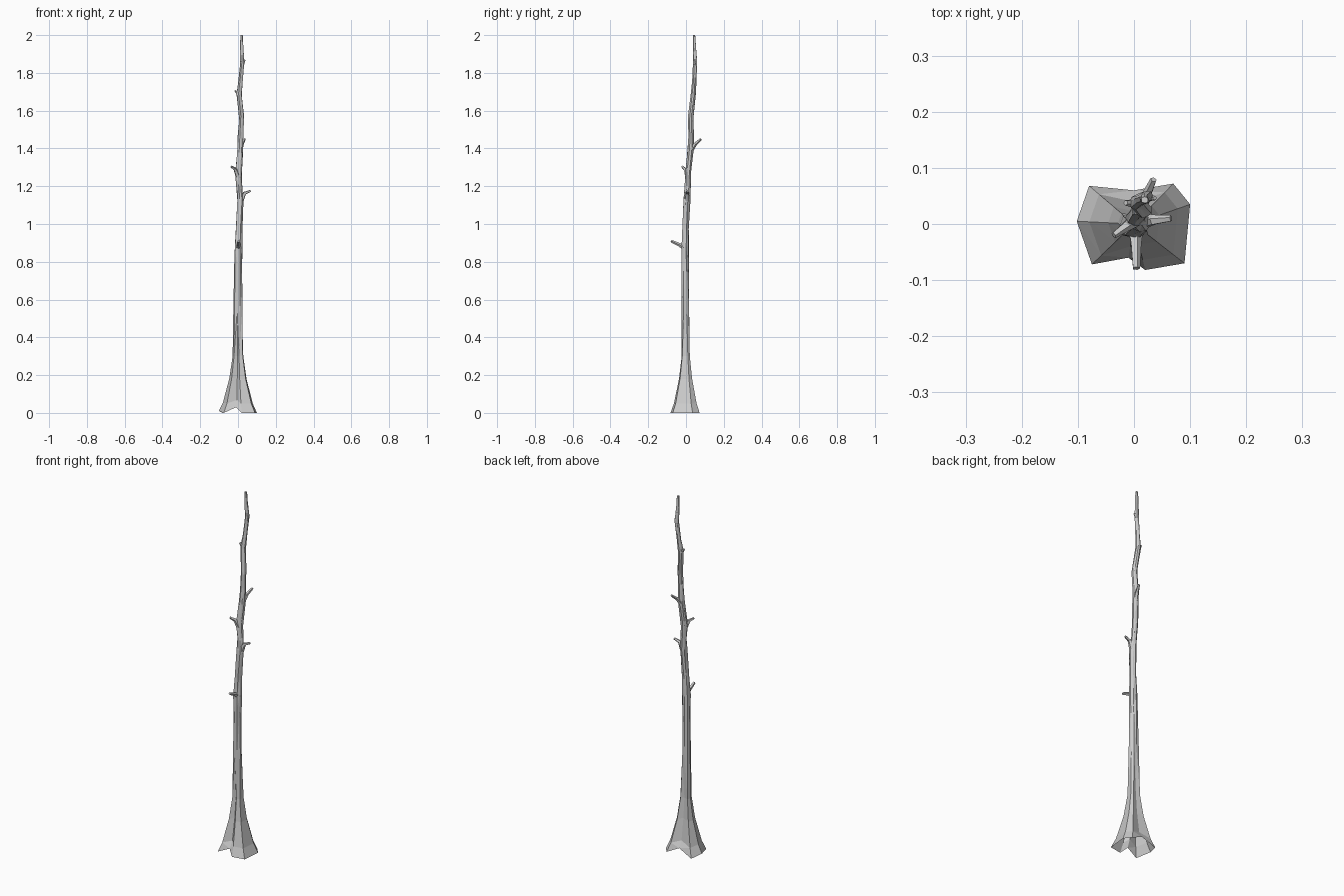
import bpy, bmesh, random
from math import sin, cos, pi
from mathutils import Vector

random.seed(4)


def loft(name, rings, cap_start=True):
    """Skin a list of equal-sized vertex rings with flat quads."""
    bm = bmesh.new()
    rows = [[bm.verts.new(p) for p in ring] for ring in rings]
    n = len(rows[0])
    for a, b in zip(rows, rows[1:]):
        for i in range(n):
            j = (i + 1) % n
            bm.faces.new((a[i], a[j], b[j], b[i]))
    if cap_start:
        bm.faces.new(rows[0][::-1])
    bm.faces.new(rows[-1])
    bmesh.ops.triangulate(bm, faces=bm.faces[:])
    me = bpy.data.meshes.new(name)
    bm.to_mesh(me)
    bm.free()
    ob = bpy.data.objects.new(name, me)
    bpy.context.collection.objects.link(ob)
    return ob


# Flared root foot: irregular outline with raised notches between the roots
foot = [(0.10, 0.035, 0), (0.07, 0.072, 0), (0.0, 0.06, 0.035),
        (-0.08, 0.068, 0), (-0.102, 0.005, 0.01), (-0.075, -0.072, 0),
        (-0.01, -0.06, 0.03), (0.02, -0.082, 0), (0.09, -0.07, 0)]
rings = [[Vector(p) for p in foot]]
for z, s, lift in ((0.05, 0.78, 0.6), (0.18, 0.45, 0.3), (0.30, 0.28, 0.0)):
    ring = []
    for k, (x, y, h) in enumerate(foot):
        d = 0.85 if k in (2, 6) else 1.0    # valleys between roots
        ring.append(Vector((x * s * d, y * s * d, z + h * lift)))
    rings.append(ring)

# Thin crooked trunk: (z, centre x, centre y, radius)
trunk = [(0.55, 0.0, -0.003, 0.023), (0.80, 0.001, -0.005, 0.020),
         (0.88, 0.002, -0.006, 0.021), (0.98, 0.005, -0.003, 0.017),
         (1.12, 0.013, 0.004, 0.018), (1.20, 0.008, 0.010, 0.016),
         (1.27, 0.003, 0.012, 0.017), (1.40, 0.011, 0.026, 0.016),
         (1.46, 0.013, 0.027, 0.014), (1.56, 0.018, 0.024, 0.013),
         (1.69, 0.006, 0.038, 0.013), (1.76, 0.013, 0.044, 0.011),
         (1.86, 0.024, 0.048, 0.011), (1.93, 0.019, 0.045, 0.009),
         (2.00, 0.019, 0.043, 0.006)]
n = len(foot)
for z, cx, cy, r in trunk:
    ring = []
    for k in range(n):
        a = 0.3 + 2 * pi * k / n
        q = r * random.uniform(0.85, 1.15)
        dz = random.uniform(-0.012, 0.012) if z < 2 else 0
        ring.append(Vector((cx + q * cos(a), cy + q * sin(a), z + dz)))
    rings.append(ring)
loft("trunk", rings, cap_start=False)


# Broken branch stubs: root, elbow, tip, root radius, tip radius
def stub(name, root, elbow, tip, r0, r1, sides=5):
    pts = [Vector(p) for p in (root, elbow, tip)]
    dirs = [pts[1] - pts[0], pts[2] - pts[0], pts[2] - pts[1]]
    radii = (r0, r0 * 0.4 + r1 * 0.6, r1)
    out = []
    for p, d, r in zip(pts, dirs, radii):
        d.normalize()
        side = Vector((-d.y, d.x, 0)).normalized()
        up = d.cross(side)
        out.append([p + side * r * cos(2 * pi * k / sides)
                    + up * r * sin(2 * pi * k / sides) for k in range(sides)])
    loft(name, out)


stubs = [
    ((0.002, -0.008, 0.875), (0.003, -0.035, 0.89), (0.004, -0.079, 0.91), 0.015, 0.007),
    ((0.015, 0.005, 1.12), (0.035, 0.007, 1.163), (0.066, 0.010, 1.175), 0.015, 0.006),
    ((0.004, 0.010, 1.24), (-0.015, -0.005, 1.29), (-0.036, -0.020, 1.304), 0.014, 0.006),
    ((0.011, 0.026, 1.39), (0.022, 0.050, 1.425), (0.035, 0.079, 1.45), 0.014, 0.006),
    ((0.008, 0.036, 1.67), (-0.004, 0.037, 1.693), (-0.015, 0.038, 1.707), 0.011, 0.005),
    ((0.020, 0.047, 1.83), (0.029, 0.047, 1.855), (0.037, 0.046, 1.87), 0.010, 0.004),
]
for i, s in enumerate(stubs):
    stub(f"branch_stub_{i + 1}", *s)
